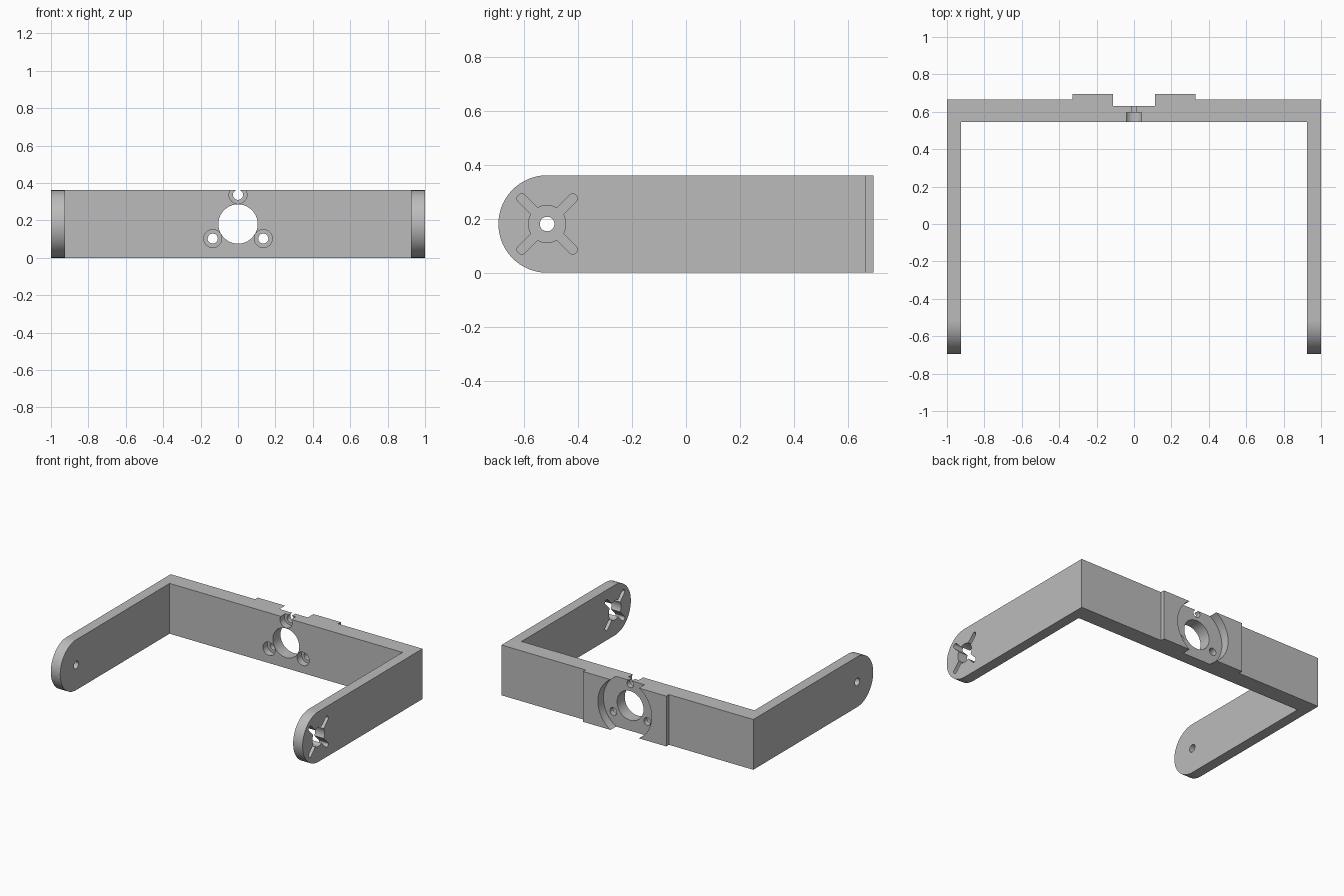
import bpy, bmesh, math
from mathutils import Vector

if "Cube" in bpy.data.objects:
    bpy.data.objects.remove(bpy.data.objects["Cube"])

H = 0.361            # bracket height
R = H / 2            # arm end radius
PIVOT_Y = -0.515     # centre of the rounded arm ends

grey = bpy.data.materials.new("light grey")
grey.use_nodes = True
grey.diffuse_color = (0.5, 0.5, 0.5, 1)
grey.node_tree.nodes["Principled BSDF"].inputs["Base Color"].default_value = (0.5, 0.5, 0.5, 1)


def prism(name, outline, axis, lo, hi):
    """Extrude a 2D outline along an axis; the outline gives the other two coordinates in order."""
    def place(p, t):
        c = list(p)
        c.insert("xyz".index(axis), t)
        return Vector(c)
    bm = bmesh.new()
    face = bm.faces.new([bm.verts.new(place(p, lo)) for p in outline])
    ext = bmesh.ops.extrude_face_region(bm, geom=[face])
    moved = [v for v in ext["geom"] if isinstance(v, bmesh.types.BMVert)]
    bmesh.ops.translate(bm, verts=moved, vec=place((0, 0), hi - lo))
    bmesh.ops.recalc_face_normals(bm, faces=bm.faces)
    mesh = bpy.data.meshes.new(name)
    bm.to_mesh(mesh)
    bm.free()
    mesh.materials.append(grey)
    obj = bpy.data.objects.new(name, mesh)
    bpy.context.collection.objects.link(obj)
    return obj


def arc(cx, cy, r, start=0, end=360, n=64):
    full = end - start == 360
    steps = n if full else n + 1
    angles = [math.radians(start + (end - start) * i / n) for i in range(steps)]
    return [(cx + r * math.cos(a), cy + r * math.sin(a)) for a in angles]


def combine(target, tool, operation="DIFFERENCE"):
    mod = target.modifiers.new(tool.name, "BOOLEAN")
    mod.operation = operation
    mod.solver = "EXACT"
    mod.object = tool
    bpy.context.view_layer.objects.active = target
    bpy.ops.object.modifier_apply(modifier=mod.name)
    bpy.data.objects.remove(tool)


# U-shaped body with the raised pad on the back
half = [(0.925, 0.545), (0.925, -0.8), (1, -0.8), (1, 0.665), (0.33, 0.665), (0.33, 0.695)]
outline = half + [(-x, y) for x, y in reversed(half)]
bracket = prism("bracket", outline, "z", -0.1, H + 0.1)

# Side profile trims the height and rounds the arm ends
side = arc(PIVOT_Y, R, R, 90, 270) + [(0.8, 0), (0.8, H)]
combine(bracket, prism("side_profile", side, "x", -1.2, 1.2), "INTERSECT")

# Round recess in the pad and the central opening
combine(bracket, prism("pad_recess", arc(0, R, 0.213, n=96), "y", 0.632, 0.9))
combine(bracket, prism("centre_opening", arc(0, R, 0.105), "y", 0.4, 0.9))

# Three counterbored screw holes
for angle in (90, 210, 330):
    a = math.radians(angle)
    x, z = 0.156 * math.cos(a), R + 0.156 * math.sin(a)
    combine(bracket, prism("screw_hole", arc(x, z, 0.027, n=32), "y", 0.4, 0.9))
    combine(bracket, prism("screw_head", arc(x, z, 0.048, n=48), "y", 0.4, 0.595))

# Small pivot hole in the right arm
combine(bracket, prism("pivot_hole", arc(PIVOT_Y, R, 0.027, n=32), "x", -1.2, -0.8))

# Round opening with four diagonal slots in the left arm
combine(bracket, prism("horn_opening", arc(PIVOT_Y, R, 0.069), "x", 0.8, 1.2))
for angle in (45, 135, 225, 315):
    a = math.radians(angle)
    tip = (PIVOT_Y + 0.134 * math.cos(a), R + 0.134 * math.sin(a))
    root = (PIVOT_Y + 0.05 * math.cos(a), R + 0.05 * math.sin(a))
    slot = arc(*tip, 0.017, angle - 90, angle + 90, 12) + arc(*root, 0.017, angle + 90, angle + 270, 12)
    combine(bracket, prism("horn_slot", slot, "x", 0.8, 1.2))

# Smooth curved walls, sharp edges kept
bpy.ops.object.select_all(action="DESELECT")
bracket.select_set(True)
bpy.context.view_layer.objects.active = bracket
bpy.ops.object.shade_smooth_by_angle(angle=math.radians(30))
